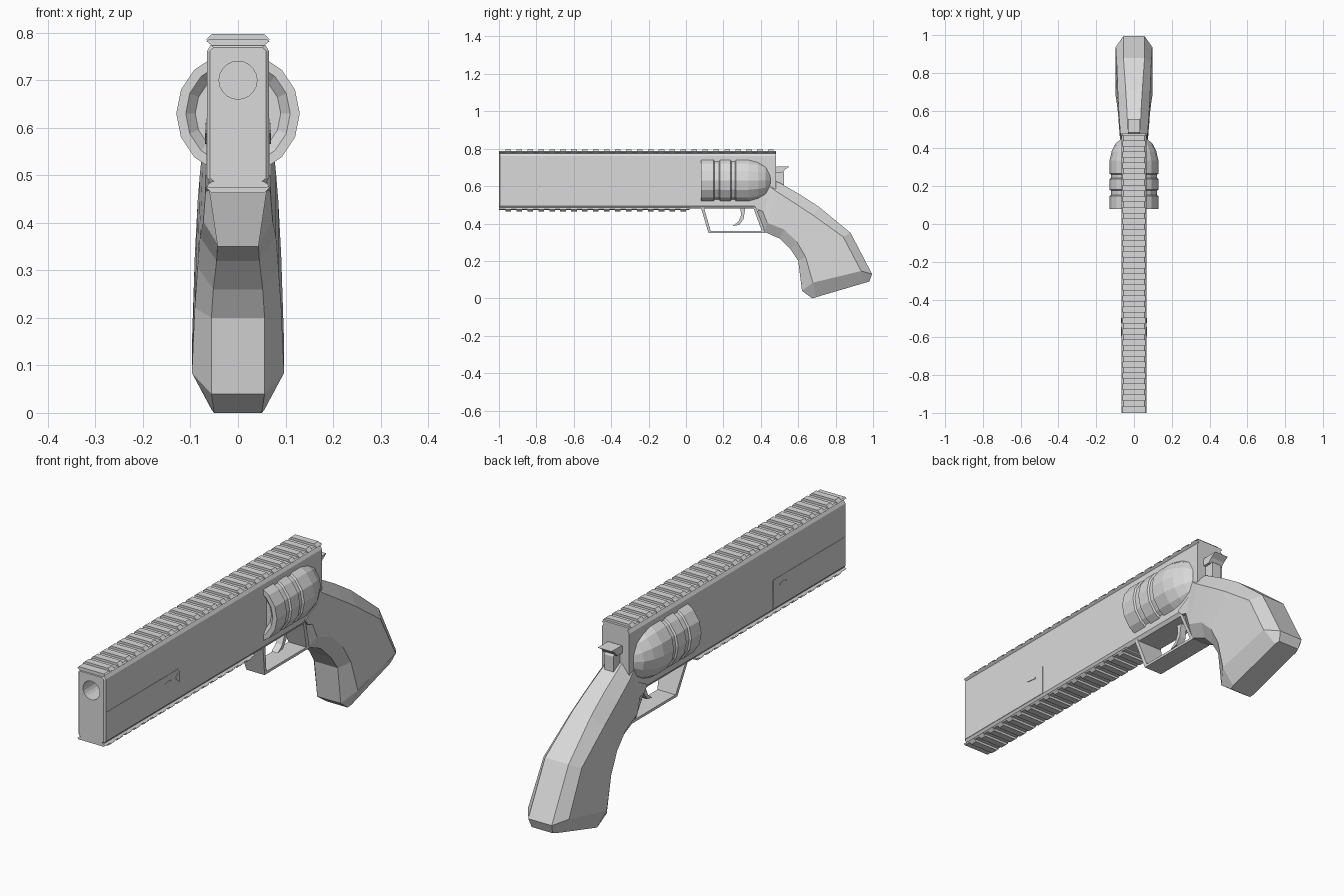
import bpy, bmesh
from math import cos, sin, pi

if "Cube" in bpy.data.objects:
    bpy.data.objects.remove(bpy.data.objects["Cube"], do_unlink=True)

grey = bpy.data.materials.new("light_grey")
grey.use_nodes = True
grey.diffuse_color = (0.7, 0.7, 0.7, 1)
grey.node_tree.nodes["Principled BSDF"].inputs["Base Color"].default_value = (0.7, 0.7, 0.7, 1)


def finish(name, bm):
    bmesh.ops.recalc_face_normals(bm, faces=bm.faces)
    mesh = bpy.data.meshes.new(name)
    bm.to_mesh(mesh)
    bm.free()
    mesh.materials.append(grey)
    obj = bpy.data.objects.new(name, mesh)
    bpy.context.collection.objects.link(obj)
    return obj


def loft(bm, rings):
    """Skin closed rings of equal length and cap both ends."""
    loops = [[bm.verts.new(p) for p in ring] for ring in rings]
    for a, b in zip(loops, loops[1:]):
        for i in range(len(a)):
            j = (i + 1) % len(a)
            bm.faces.new((a[i], a[j], b[j], b[i]))
    bm.faces.new(loops[0])
    bm.faces.new(loops[-1])


def along_y(bm, half, y0, y1):
    """Extrude a mirrored (x, z) half profile along y."""
    outline = half + [(-x, z) for x, z in reversed(half)]
    loft(bm, [[(x, y, z) for x, z in outline] for y in (y0, y1)])


def side_shape(name, outline, x0, x1):
    """Extrude a (y, z) outline across x."""
    bm = bmesh.new()
    loft(bm, [[(x, y, z) for y, z in outline] for x in (x0, x1)])
    return finish(name, bm)


def lathe(name, profile, cz, sides):
    """Spin (y, radius) pairs around a y axis at height cz."""
    bm = bmesh.new()
    angles = [2 * pi * i / sides for i in range(sides)]
    loft(bm, [[(r * cos(a), y, cz + r * sin(a)) for a in angles] for y, r in profile])
    return finish(name, bm)


# Slab-sided body with a chamfered muzzle end
def body_ring(y, inset):
    half = [(0.055, 0.48 + inset), (0.065, 0.494), (0.065, 0.762), (0.057, 0.775 - inset)]
    half = [(x - inset, z) for x, z in half]
    return [(x, y, z) for x, z in half + [(-x, z) for x, z in reversed(half)]]


bm = bmesh.new()
loft(bm, [body_ring(-1, 0.006), body_ring(-0.994, 0), body_ring(0.48, 0)])
body = finish("body", bm)

# Bore cut into the muzzle
cutter = lathe("bore_cutter", [(-1.1, 0.04), (-0.8, 0.04)], 0.70, 20)
cutter.hide_render = True
cut = body.modifiers.new("bore", "BOOLEAN")
cut.operation = "DIFFERENCE"
cut.solver = "EXACT"
cut.object = cutter
bpy.context.view_layer.objects.active = body
bpy.ops.object.modifier_apply(modifier="bore")
bpy.data.objects.remove(cutter, do_unlink=True)


# Accessory rails: a continuous base with evenly spaced teeth
def rail(name, z, up, end):
    bm = bmesh.new()
    along_y(bm, [(0.055, z), (0.066, z + up * 0.009), (0.06, z + up * 0.014)], -1, end)
    tooth = [(0.056, z + up * 0.004), (0.067, z + up * 0.013), (0.055, z + up * 0.024)]
    y = -0.965
    while y + 0.03 <= end + 0.01:
        along_y(bm, tooth, y, min(y + 0.03, end))
        y += 0.0585
    finish(name, bm)


rail("top_rail", 0.773, 1, 0.48)
rail("bottom_rail", 0.487, -1, 0.02)

# Grooved cylinder with a domed rear
lathe("cylinder", [(0.10, 0.09), (0.08, 0.11), (0.08, 0.13), (0.148, 0.13), (0.153, 0.123),
                   (0.177, 0.123), (0.182, 0.13), (0.238, 0.13), (0.243, 0.123), (0.262, 0.123),
                   (0.267, 0.13), (0.335, 0.13), (0.385, 0.118), (0.425, 0.098),
                   (0.45, 0.07), (0.46, 0.04)], 0.63, 16)

# Side panels with their small latch marks
for side, s in (("left", 1), ("right", -1)):
    side_shape(side + "_panel", [(-0.993, 0.495), (-0.5, 0.495), (-0.5, 0.62), (-0.993, 0.62)],
               s * 0.06, s * 0.0665)
    side_shape(side + "_triangle_mark", [(-0.525, 0.588), (-0.498, 0.566), (-0.498, 0.61)],
               s * 0.063, s * 0.069)
    side_shape(side + "_arrow_mark", [(-0.595, 0.588), (-0.57, 0.594), (-0.545, 0.59), (-0.545, 0.582)],
               s * 0.063, s * 0.069)

# Frame heel joining the body to the grip
side_shape("frame_heel", [(0.36, 0.50), (0.38, 0.475), (0.43, 0.46), (0.50, 0.475), (0.51, 0.50),
                          (0.485, 0.56), (0.47, 0.56)], -0.069, 0.069)

# Trigger guard: a band that narrows towards the bottom
bm = bmesh.new()
outer = [(0.08, 0.485), (0.12, 0.35), (0.425, 0.35), (0.375, 0.485)]
inner = [(0.096, 0.485), (0.132, 0.361), (0.405, 0.361), (0.36, 0.485)]
widths = [0.063, 0.043, 0.043, 0.06]
loft(bm, [[(-w, *o), (w, *o), (w, *i), (-w, *i)] for w, o, i in zip(widths, outer, inner)])
finish("trigger_guard", bm)

# Curved trigger
side_shape("trigger", [(0.29, 0.49), (0.295, 0.445), (0.28, 0.41), (0.25, 0.387), (0.285, 0.393),
                       (0.308, 0.425), (0.318, 0.49)], -0.015, 0.015)

# Hammer with a wider thumb spur
side_shape("hammer", [(0.47, 0.58), (0.47, 0.70), (0.505, 0.70), (0.525, 0.67), (0.525, 0.58)],
           -0.022, 0.022)
side_shape("hammer_spur", [(0.475, 0.695), (0.485, 0.706), (0.555, 0.706), (0.53, 0.69), (0.515, 0.672),
                           (0.475, 0.672)], -0.033, 0.033)

# Faceted grip: front point, back point, half widths (side, front, back), corner inset
sections = [((0.38, 0.46), (0.47, 0.63), 0.066, 0.045, 0.03, 0.04),
            ((0.42, 0.355), (0.50, 0.618), 0.073, 0.043, 0.033, 0.05),
            ((0.50, 0.32), (0.61, 0.555), 0.08, 0.045, 0.038, 0.055),
            ((0.56, 0.26), (0.71, 0.49), 0.085, 0.052, 0.044, 0.055),
            ((0.60, 0.20), (0.88, 0.35), 0.091, 0.056, 0.056, 0.045),
            ((0.62, 0.04), (0.995, 0.13), 0.097, 0.056, 0.056, 0.06),
            ((0.675, 0.0), (0.98, 0.09), 0.055, 0.05, 0.05, 0.02)]
rings = []
for front, back, side, wf, wb, inset in sections:
    dy, dz = back[0] - front[0], back[1] - front[1]
    t = inset / (dy * dy + dz * dz) ** 0.5
    lift = 0.03 if side > 0.095 else 0  # side corners sit above the base chamfer
    half = []
    for w, k, up in ((wf, 0, 0), (side, t, lift), (side, 1 - t, lift), (wb, 1, 0)):
        half.append((w, front[0] + k * dy, front[1] + k * dz + up))
    rings.append(half + [(-x, y, z) for x, y, z in reversed(half)])
bm = bmesh.new()
loft(bm, rings)
finish("grip", bm)
